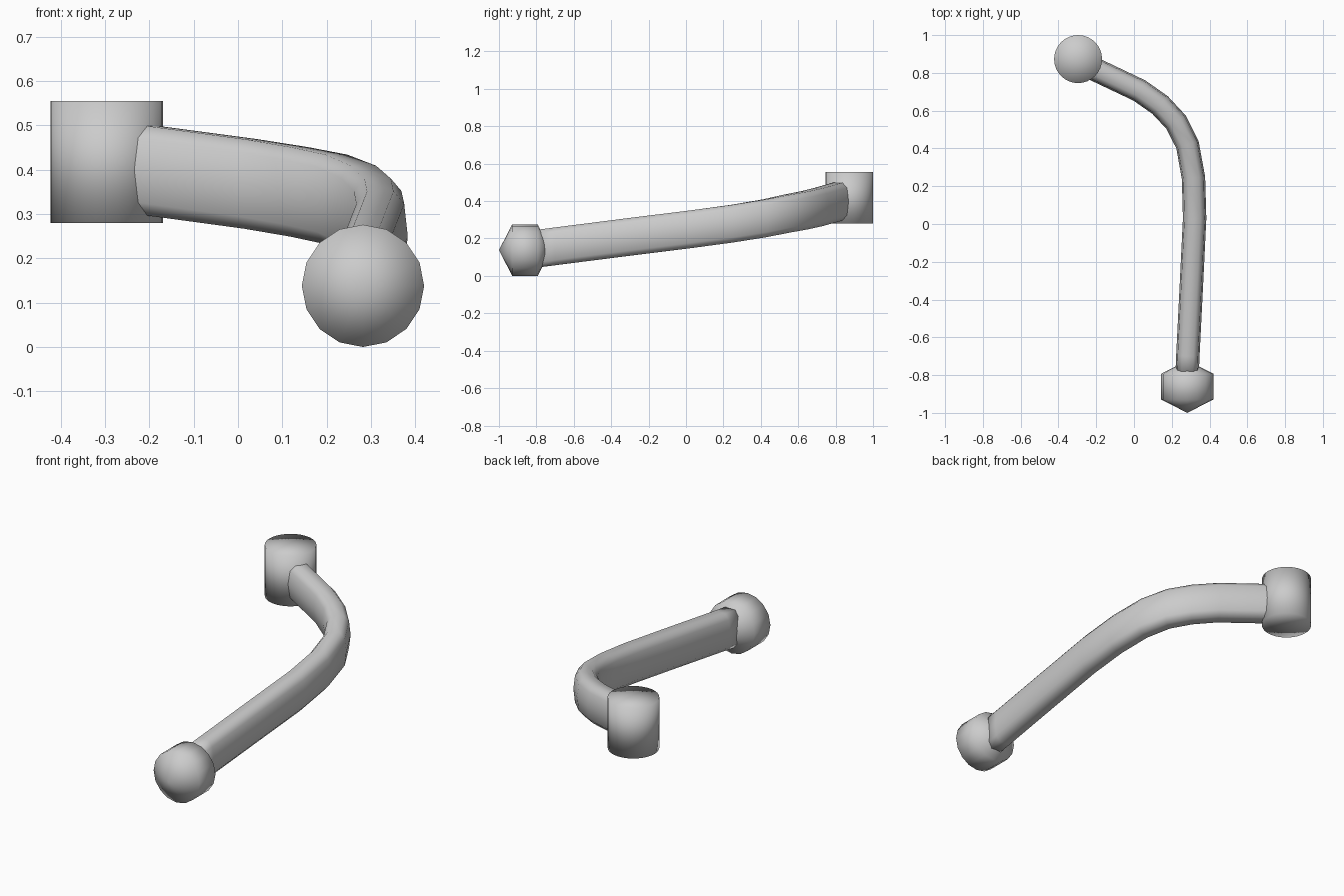
import bpy
import bmesh
from math import cos, sin, tau
from mathutils import Vector, Matrix

cube = bpy.data.objects.get("Cube")
if cube:
    bpy.data.objects.remove(cube, do_unlink=True)

GREY = (0.6, 0.6, 0.6, 1.0)
metal = bpy.data.materials.new("plain grey metal")
metal.use_nodes = True
metal.diffuse_color = GREY
metal.node_tree.nodes["Principled BSDF"].inputs["Base Color"].default_value = GREY


def finish(name, bm):
    """Turn the bmesh into a fully smooth grey object."""
    bmesh.ops.recalc_face_normals(bm, faces=bm.faces)
    for face in bm.faces:
        face.smooth = True
    mesh = bpy.data.meshes.new(name)
    bm.to_mesh(mesh)
    bm.free()
    mesh.materials.append(metal)
    obj = bpy.data.objects.new(name, mesh)
    bpy.context.collection.objects.link(obj)
    return obj


def skin(bm, rings):
    """Join neighbouring vertex rings with quads."""
    n = len(rings[0])
    for a, b in zip(rings, rings[1:]):
        for i in range(n):
            j = (i + 1) % n
            bm.faces.new((a[i], a[j], b[j], b[i]))


def lathe(name, radius, low, high, tip, sides, matrix):
    """Closed drum around z, each end a fan rising by tip to its middle."""
    bm = bmesh.new()
    rings = [[bm.verts.new((radius * cos(tau * i / sides),
                            radius * sin(tau * i / sides), z))
              for i in range(sides)] for z in (low, high)]
    skin(bm, rings)
    for ring, z in zip(rings, (low - tip, high + tip)):
        middle = bm.verts.new((0, 0, z))
        for i in range(sides):
            bm.faces.new((ring[i], ring[(i + 1) % sides], middle))
    bm.transform(matrix)
    return finish(name, bm)


# Upright bushing at the rear
lathe("rear_bushing", 0.127, 0.28, 0.555, 0.0, 32,
      Matrix.Translation((-0.296, 0.873, 0)))

# Faceted joint at the front, pointed at both ends along y
lathe("front_joint", 0.138, -0.068, 0.068, 0.071, 16,
      Matrix.Translation((0.282, -0.861, 0.138)) @ Matrix.Rotation(tau / 4, 4, "X"))

# Curved arm: rounded upright section swept along a path
path = [Vector(p) for p in (
    (0.281, -0.80, 0.145), (0.285, -0.70, 0.158), (0.305, -0.30, 0.209),
    (0.321, 0.03, 0.250), (0.315, 0.244, 0.279), (0.283, 0.42, 0.308),
    (0.222, 0.54, 0.333), (0.138, 0.63, 0.350), (0.028, 0.707, 0.368),
    (-0.21, 0.82, 0.400), (-0.25, 0.84, 0.404))]
quarter = [(0.062, 0.0), (0.054, 0.073), (0.030, 0.101)]
half = quarter + [(-w, h) for w, h in reversed(quarter)]
section = half + [(w, -h) for w, h in reversed(half[1:-1])]

bm = bmesh.new()
rings = []
for i, p in enumerate(path):
    ahead = path[min(i + 1, len(path) - 1)] - p
    behind = p - path[max(i - 1, 0)]
    along = ahead.normalized() + behind.normalized()
    side = along.cross(Vector((0, 0, 1))).normalized()
    rings.append([bm.verts.new(p + side * w + Vector((0, 0, h))) for w, h in section])
skin(bm, rings)
bm.faces.new(rings[0])
bm.faces.new(rings[-1])
finish("curved_arm", bm)
